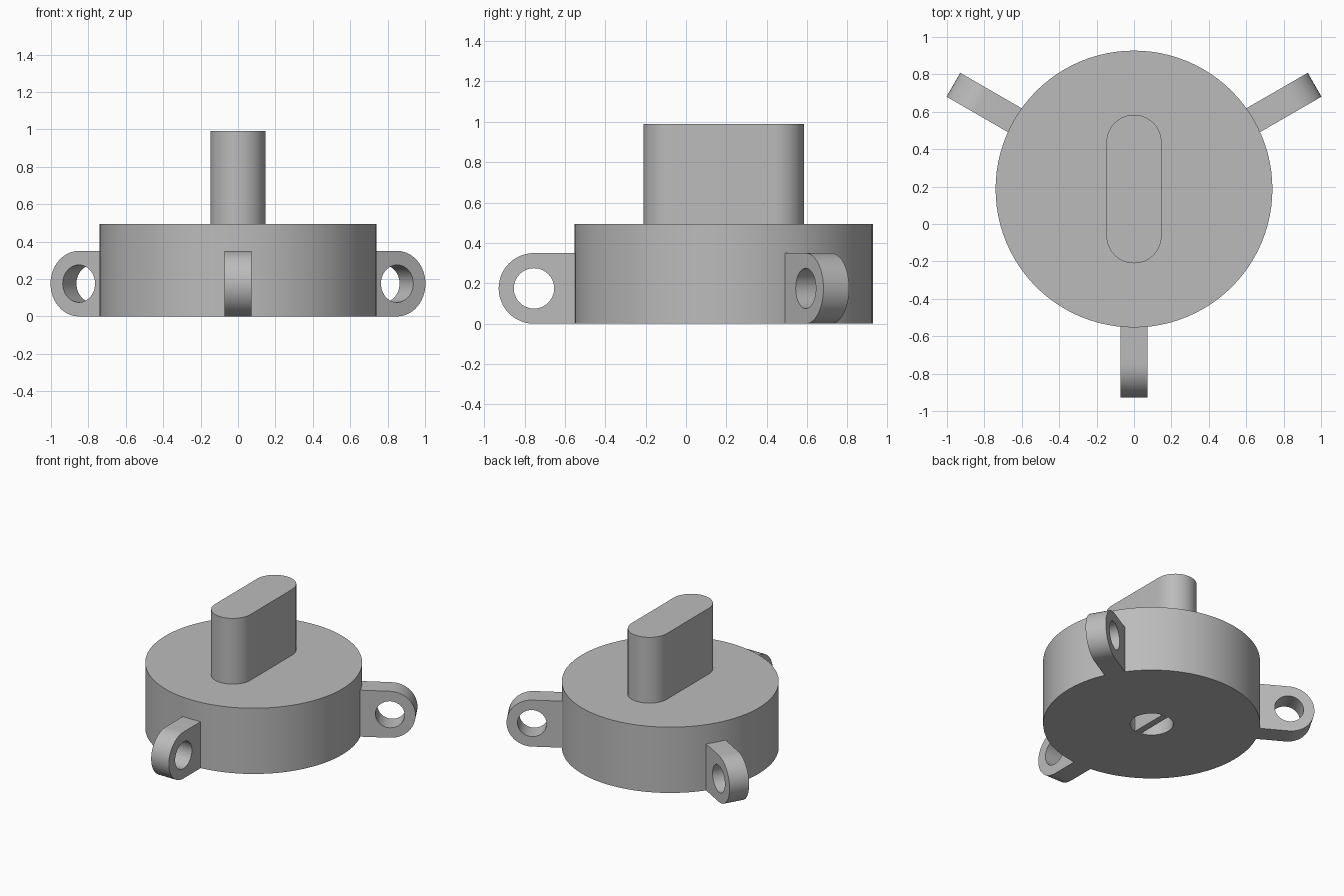
import bpy, bmesh, math
from mathutils import Matrix, Vector

if "Cube" in bpy.data.objects:
    bpy.data.objects.remove(bpy.data.objects["Cube"])

CY = 0.187            # centre of the round body along y
R, H = 0.74, 0.495    # body radius and height
BORE_R, BORE_D = 0.147, 0.35

grey = bpy.data.materials.new("plain grey")
grey.diffuse_color = (0.5, 0.5, 0.5, 1)
grey.use_nodes = True
grey.node_tree.nodes["Principled BSDF"].inputs["Base Color"].default_value = grey.diffuse_color


def finish(name, bm, matrix):
    """Clean the mesh, place it and shade it smooth with sharp edges kept."""
    bmesh.ops.remove_doubles(bm, verts=bm.verts, dist=1e-4)
    bmesh.ops.recalc_face_normals(bm, faces=bm.faces)
    bm.transform(matrix)
    me = bpy.data.meshes.new(name)
    bm.to_mesh(me)
    bm.free()
    me.materials.append(grey)
    me.shade_smooth()
    me.set_sharp_from_angle(angle=math.radians(30))
    ob = bpy.data.objects.new(name, me)
    bpy.context.collection.objects.link(ob)
    return ob


def arc(cx, cy, r, a0, a1, n):
    return [(cx + r * math.cos(math.radians(a0 + (a1 - a0) * i / n)),
             cy + r * math.sin(math.radians(a0 + (a1 - a0) * i / n)))
            for i in range(n + 1)]


def extruded(name, outlines, depth, matrix):
    """Solid from a flat outline (further outlines are holes), centred on z."""
    cu = bpy.data.curves.new(name + "_outline", 'CURVE')
    cu.dimensions = '2D'
    cu.fill_mode = 'BOTH'
    cu.extrude = depth / 2
    for pts in outlines:
        sp = cu.splines.new('POLY')
        sp.points.add(len(pts) - 1)
        for p, (x, y) in zip(sp.points, pts):
            p.co = (x, y, 0, 1)
        sp.use_cyclic_u = True
    tmp = bpy.data.objects.new(name + "_outline", cu)
    bpy.context.collection.objects.link(tmp)
    dg = bpy.context.evaluated_depsgraph_get()
    me = bpy.data.meshes.new_from_object(tmp.evaluated_get(dg))
    bm = bmesh.new()
    bm.from_mesh(me)
    bpy.data.objects.remove(tmp)
    bpy.data.curves.remove(cu)
    bpy.data.meshes.remove(me)
    return finish(name, bm, matrix)


# Round body with a blind bore underneath, turned from a half profile
bm = bmesh.new()
profile = [(0, BORE_D), (BORE_R, BORE_D), (BORE_R, 0), (R, 0), (R, H), (0, H)]
vs = [bm.verts.new((x, 0, z)) for x, z in profile]
es = [bm.edges.new(pair) for pair in zip(vs, vs[1:])]
bmesh.ops.spin(bm, geom=vs + es, cent=(0, 0, 0), axis=(0, 0, 1),
               angle=math.tau, steps=96, use_duplicate=False)
finish("round_body", bm, Matrix.Translation((0, CY, 0)))

# Thin key blade across the bore
bm = bmesh.new()
bmesh.ops.create_cube(bm, size=1)
bmesh.ops.scale(bm, verts=bm.verts, vec=Vector((0.05, 0.291, BORE_D)))
finish("bore_key", bm, Matrix.Translation((0, CY, BORE_D / 2)))

# Grip handle with rounded ends
grip = arc(0, 0.25, 0.147, 0, 180, 24) + arc(0, -0.25, 0.147, 180, 360, 24)
extruded("grip_handle", [grip], 0.495, Matrix.Translation((0, CY, H + 0.2475)))

# Three mounting lugs with round holes
lug = [(0.735, 0)] + arc(0.94, 0.175, 0.175, -90, 90, 24) + [(0.735, 0.35)]
hole = arc(0.94, 0.175, 0.1, 0, 360, 40)[:-1]
for side, angle in (("front", -90), ("right", 30), ("left", 150)):
    extruded(side + "_lug", [lug, hole], 0.147,
             Matrix.Translation((0, CY, 0))
             @ Matrix.Rotation(math.radians(angle), 4, 'Z')
             @ Matrix.Rotation(math.radians(90), 4, 'X'))
